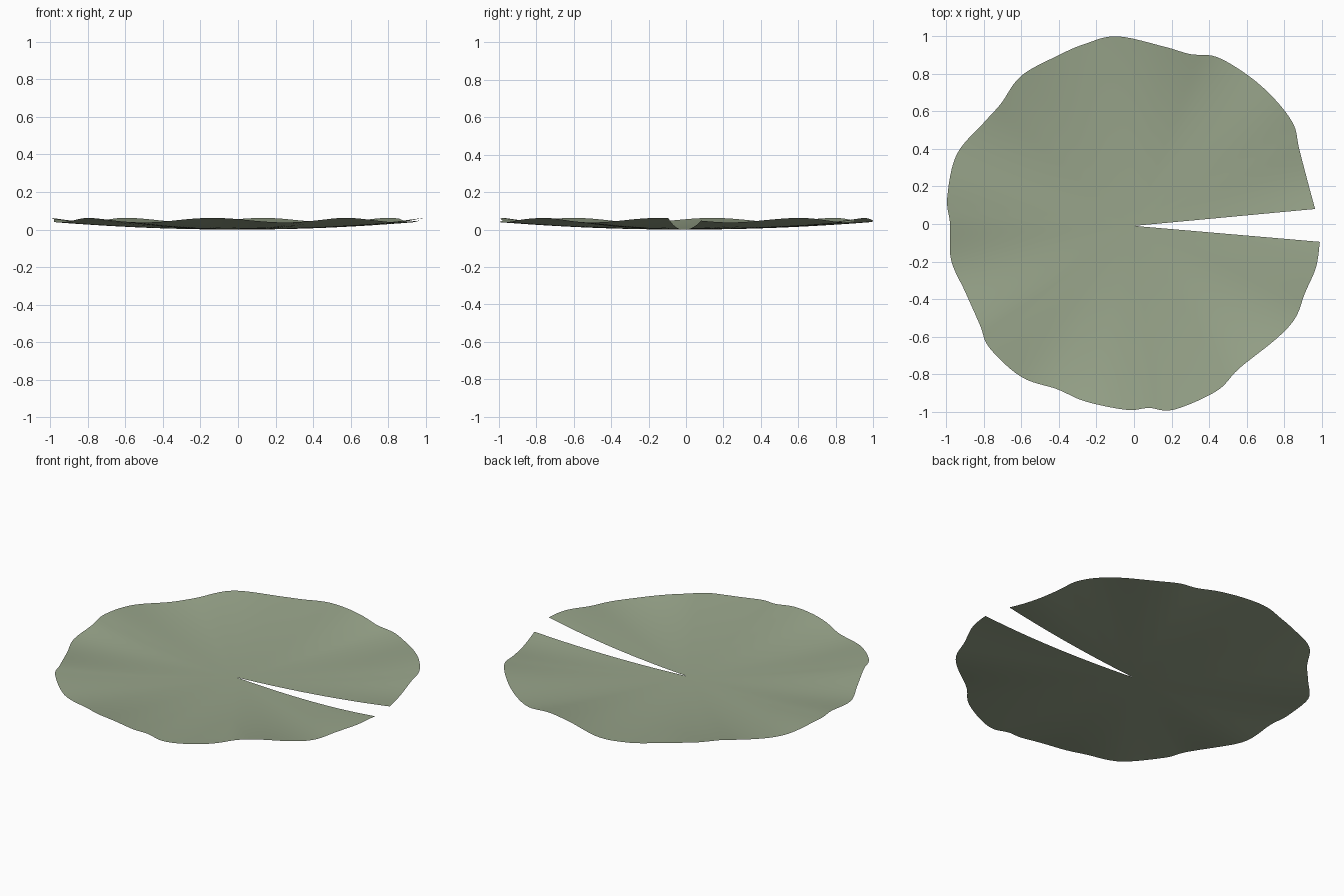
import bpy, bmesh, math
from mathutils import Vector
from mathutils.geometry import interpolate_bezier

default = bpy.data.objects.get("Cube")
if default:
    bpy.data.objects.remove(default, do_unlink=True)

# Leaf outline in hundredths, from one lip of the slit round to the other
OUTLINE = [(96.5, 8), (93.5, 19), (88, 40), (85, 53), (75, 66.5), (61, 79), (44, 89),
           (30, 90.5), (16, 94.5), (-9, 100), (-26, 96), (-40, 90), (-60, 79),
           (-71, 64), (-80, 54), (-94.5, 37), (-99.5, 14), (-98, 0), (-97.5, -19),
           (-90, -36), (-82, -54), (-77, -66), (-60, -81.5), (-41, -88), (-26, -94.5),
           (-4, -99), (8, -98), (21, -99), (44, -89), (56, -77), (76, -61),
           (86, -50), (91, -37), (97, -23), (99, -9.5)]
HUB = Vector((0, -0.01, 0))
RINGS = 20
STEPS = 6
WAVES = 8
WAVE_PHASE = math.radians(37)


def smooth_outline(points):
    """Smooth curve through all points, open at the slit."""
    pts = [Vector((x, y, 0)) / 100 for x, y in points]
    last = len(pts) - 1
    slope = [(pts[min(i + 1, last)] - pts[max(i - 1, 0)]) / 6 for i in range(last + 1)]
    curve = []
    for i in range(last):
        curve += interpolate_bezier(pts[i], pts[i] + slope[i],
                                    pts[i + 1] - slope[i + 1], pts[i + 1], STEPS + 1)[:-1]
    return curve + [pts[last]]


def leaf_point(rim, t):
    """Shallow dish whose rim ripples up and down."""
    p = HUB.lerp(rim, t)
    ripple = math.cos(WAVES * (math.atan2(rim.y, rim.x) - WAVE_PHASE))
    p.z = 0.05 * t ** 2.2 + 0.012 * ripple * t ** 3
    return p


# Leaf sheet: rings of quads around a fan at the hub
rim = smooth_outline(OUTLINE)
bm = bmesh.new()
hub = bm.verts.new(HUB)
rings = [[bm.verts.new(leaf_point(p, k / RINGS)) for p in rim] for k in range(1, RINGS + 1)]
for i in range(len(rim) - 1):
    bm.faces.new((hub, rings[0][i], rings[0][i + 1]))
    for inner, outer in zip(rings, rings[1:]):
        bm.faces.new((inner[i], outer[i], outer[i + 1], inner[i + 1]))
for face in bm.faces:
    face.smooth = True
mesh = bpy.data.meshes.new("lily_leaf")
bm.to_mesh(mesh)
bm.free()
leaf = bpy.data.objects.new("lily_leaf", mesh)
bpy.context.collection.objects.link(leaf)

# Sage green colour
green = bpy.data.materials.new("sage_green")
green.use_nodes = True
colour = (0.32, 0.38, 0.26, 1)
green.diffuse_color = colour
green.node_tree.nodes["Principled BSDF"].inputs["Base Color"].default_value = colour
mesh.materials.append(green)
